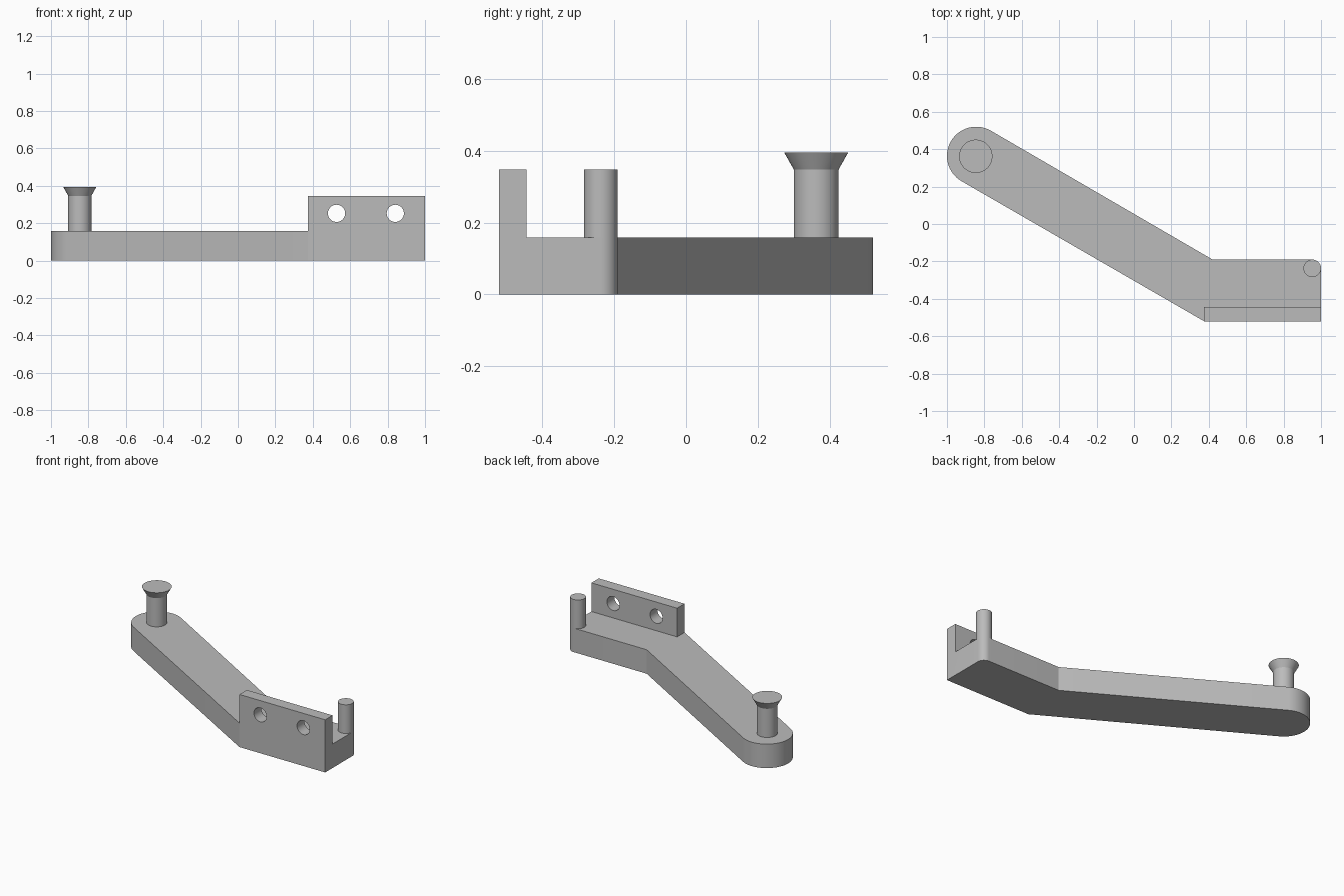
import bpy, bmesh
from math import radians, cos, sin, pi

if "Cube" in bpy.data.objects:
    bpy.data.objects.remove(bpy.data.objects["Cube"])

grey = bpy.data.materials.new("plain grey")
grey.use_nodes = True
colour = (0.5, 0.5, 0.5, 1)
grey.diffuse_color = colour
grey.node_tree.nodes["Principled BSDF"].inputs["Base Color"].default_value = colour

BASE_TOP, WALL_TOP = 0.158, 0.347


def add_object(name, bm):
    bmesh.ops.recalc_face_normals(bm, faces=bm.faces)
    mesh = bpy.data.meshes.new(name)
    bm.to_mesh(mesh)
    bm.free()
    mesh.materials.append(grey)
    obj = bpy.data.objects.new(name, mesh)
    bpy.context.collection.objects.link(obj)
    return obj


def extrude(name, outline, z0, z1):
    bm = bmesh.new()
    face = bm.faces.new([bm.verts.new((x, y, z0)) for x, y in outline])
    top = bmesh.ops.extrude_face_region(bm, geom=[face])["geom"]
    verts = [v for v in top if isinstance(v, bmesh.types.BMVert)]
    bmesh.ops.translate(bm, verts=verts, vec=(0, 0, z1 - z0))
    return add_object(name, bm)


def lathe(name, x, y, profile, steps=48):
    """Solid of revolution from (radius, height) pairs, closed at both ends."""
    bm = bmesh.new()
    rings = [[bm.verts.new((x + r * cos(2 * pi * i / steps),
                            y + r * sin(2 * pi * i / steps), z))
              for i in range(steps)] for r, z in profile]
    for low, high in zip(rings, rings[1:]):
        for i in range(steps):
            j = (i + 1) % steps
            bm.faces.new((low[i], low[j], high[j], high[i]))
    bm.faces.new(rings[0])
    bm.faces.new(rings[-1])
    return add_object(name, bm)


def arc(x, y, r, start, end, steps):
    angles = [radians(start + (end - start) * i / steps) for i in range(steps + 1)]
    return [(x + r * cos(a), y + r * sin(a)) for a in angles]


def boolean(obj, other, operation):
    mod = obj.modifiers.new(operation.title(), "BOOLEAN")
    mod.operation, mod.object, mod.solver = operation, other, "EXACT"
    other.hide_render = True
    other.hide_set(True)


def smooth(obj):
    bpy.ops.object.select_all(action="DESELECT")
    obj.select_set(True)
    bpy.context.view_layer.objects.active = obj
    bpy.ops.object.shade_smooth_by_angle(angle=radians(25))


# Bent arm: round far end, straight foot with one rounded corner
end_x, end_y = -0.844, 0.364
pin_x, pin_y, pin_r = 0.953, -0.237, 0.047
outline = (arc(end_x, end_y, 0.156, 60, 240, 28)
           + [(0.375, -0.52), (1, -0.52)]
           + arc(pin_x, pin_y, pin_r, 0, 90, 12)
           + [(0.42, -0.19)])
arm = extrude("bent_arm", outline, 0, BASE_TOP)

# Upright mounting wall joined to the foot, with two through holes
wall = extrude("mounting_wall",
               [(0.375, -0.52), (1, -0.52), (1, -0.443), (0.375, -0.443)],
               BASE_TOP, WALL_TOP)
cutters = []
for side, x in (("right", 0.527), ("left", 0.841)):
    cutter = lathe(side + "_hole_cutter", 0, 0, [(0.046, -0.1), (0.046, 0.1)])
    cutter.location = (x, -0.48, 0.253)
    cutter.rotation_euler.x = pi / 2
    cutters.append(cutter)
bpy.context.view_layer.update()
boolean(arm, wall, "UNION")
for cutter in cutters:
    boolean(arm, cutter, "DIFFERENCE")

# Bake the joined shape and drop the helpers
bpy.context.view_layer.update()
baked = bpy.data.meshes.new_from_object(
    arm.evaluated_get(bpy.context.evaluated_depsgraph_get()))
arm.modifiers.clear()
arm.data = baked
for helper in [wall] + cutters:
    bpy.data.objects.remove(helper)

# Flared post on the round end, plain pin on the foot corner
post = lathe("flared_post", end_x - 0.002, end_y - 0.002,
             [(0.062, BASE_TOP), (0.062, WALL_TOP), (0.089, 0.395)])
pin = lathe("corner_pin", pin_x, pin_y, [(pin_r, BASE_TOP), (pin_r, WALL_TOP)])

for obj in (arm, post, pin):
    smooth(obj)
